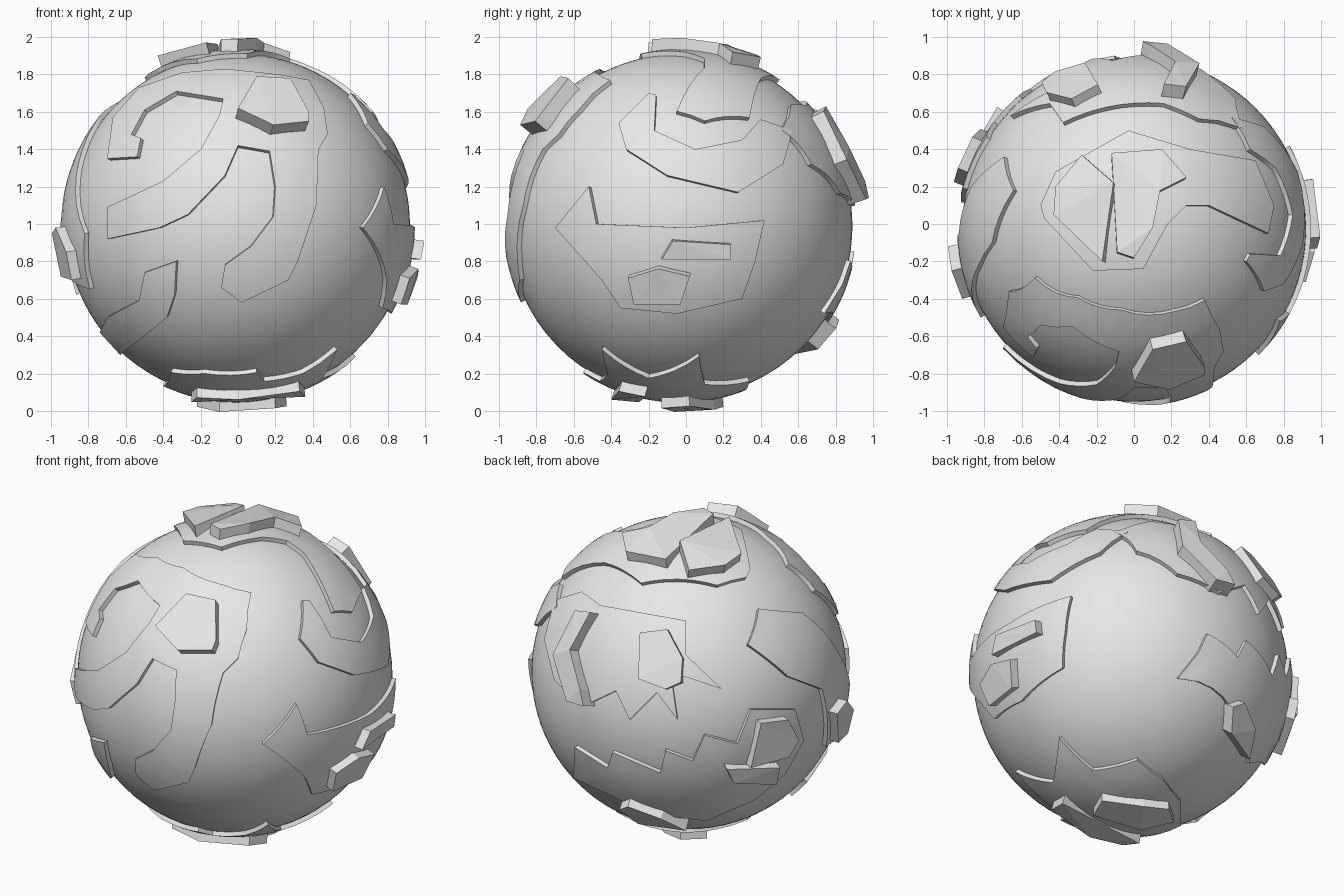
import bpy
import bmesh
import math
from mathutils import Vector

if "Cube" in bpy.data.objects:
    bpy.data.objects.remove(bpy.data.objects["Cube"], do_unlink=True)

RADIUS = .92
GLOBE_CENTRE = Vector((0, -.03, -.01))   # relative to the model's middle
MIDDLE = Vector((0, 0, 1))

# One plain grey for everything
grey = bpy.data.materials.new("plain_grey")
grey.use_nodes = True
grey.diffuse_color = (.8, .8, .8, 1)
grey.node_tree.nodes["Principled BSDF"].inputs["Base Color"].default_value = grey.diffuse_color


def finish(name, bm, smooth=True):
    """Turn a bmesh into a named, shaded object."""
    mesh = bpy.data.meshes.new(name)
    bm.to_mesh(mesh)
    bm.free()
    mesh.materials.append(grey)
    for polygon in mesh.polygons:
        polygon.use_smooth = smooth
    if smooth:
        mesh.set_sharp_from_angle(angle=math.radians(35))
    ob = bpy.data.objects.new(name, mesh)
    ob.location = MIDDLE
    bpy.context.scene.collection.objects.link(ob)


def frame(azimuth, elevation):
    """Right, up and outward axes of a drawing plane around the globe."""
    a, e = math.radians(azimuth), math.radians(elevation)
    right = Vector((math.cos(a), math.sin(a), 0))
    up = Vector((-math.sin(e) * math.sin(a), math.sin(e) * math.cos(a), math.cos(e)))
    return right, up, right.cross(up)


FRONT, RIGHT, LEFT = frame(0, 0), frame(90, 0), frame(270, 0)
TOP, BOTTOM = frame(0, 90), frame(0, -90)
BACK_HIGH, BACK_LOW = frame(215, 25), frame(145, -25)


def onto_globe(point, axes, radius):
    """Drop a flat outline point straight onto a sphere of the given radius."""
    right, up, out = axes
    flat = Vector((point.x - GLOBE_CENTRE.dot(right), point.y - GLOBE_CENTRE.dot(up)))
    limit = radius * .99
    if flat.length > limit:
        flat *= limit / flat.length
    depth = math.sqrt(radius ** 2 - flat.length_squared)
    return GLOBE_CENTRE + right * flat.x + up * flat.y + out * depth


def raised_patch(name, axes, outline, height, curved, flare):
    """Outline projected on the globe, with walls running down into it."""
    bm = bmesh.new()
    face = bm.faces.new([bm.verts.new((u, v, 0)) for u, v in outline])
    face.normal_update()
    if face.normal.z < 0:
        face.normal_flip()
    bmesh.ops.triangulate(bm, faces=bm.faces[:])
    if curved:
        for _ in range(4):
            long_edges = [e for e in bm.edges if e.calc_length() > .1]
            bmesh.ops.subdivide_edges(bm, edges=long_edges, cuts=1)
            bmesh.ops.triangulate(bm, faces=bm.faces[:])
    for vert in bm.verts:
        vert.co = onto_globe(vert.co, axes, RADIUS + height)
    rim = [e for e in bm.edges if e.is_boundary]
    mean = sum((v.co for v in bm.verts), Vector()) / len(bm.verts)
    walls = bmesh.ops.extrude_edge_only(bm, edges=rim)["geom"]
    for vert in [g for g in walls if isinstance(g, bmesh.types.BMVert)]:
        spread = vert.co + (vert.co - mean) * flare
        vert.co = GLOBE_CENTRE + (spread - GLOBE_CENTRE).normalized() * (RADIUS - .04)
    # Make the shell face outwards, judged by its highest face
    bmesh.ops.recalc_face_normals(bm, faces=bm.faces[:])
    top = max(bm.faces, key=lambda f: (f.calc_center_median() - GLOBE_CENTRE).length)
    top.normal_update()
    if top.normal.dot(top.calc_center_median() - GLOBE_CENTRE) < 0:
        bmesh.ops.reverse_faces(bm, faces=bm.faces[:])
    finish(name, bm, smooth=curved)


def continent(name, axes, outline):
    raised_patch(name + "_continent", axes, outline, .026, True, 0)


def mountain(name, axes, outline, height=.08):
    raised_patch(name + "_mountain", axes, outline, height, False, .12)


# Globe
globe = bmesh.new()
bmesh.ops.create_icosphere(globe, subdivisions=5, radius=RADIUS)
bmesh.ops.translate(globe, verts=globe.verts[:], vec=GLOBE_CENTRE)
finish("globe", globe)

# Continents on the front
continent("front", FRONT, [
    (-.7, .09), (-.7, -.08), (-.42, -.02), (-.27, .05), (-.07, .26), (0, .42),
    (.17, .39), (.2, .2), (.19, .04), (.07, -.12), (-.07, -.22), (-.09, -.34),
    (.02, -.42), (.27, -.3), (.32, -.2), (.42, .1), (.43, .4), (.48, .48),
    (.46, .62), (.38, .77), (.22, .8), (-.07, .83), (-.3, .81), (-.53, .73),
    (-.67, .57), (-.7, .35), (-.54, .36), (-.52, .46), (-.57, .48), (-.5, .61),
    (-.33, .71), (-.08, .67), (-.1, .58), (-.2, .4), (-.4, .23)])
continent("front_low", FRONT, [
    (-.33, -.2), (-.5, -.26), (-.53, -.41), (-.7, -.5), (-.74, -.58),
    (-.63, -.7), (-.38, -.5), (-.34, -.38)])

# Continents on the two sides
continent("left_low", RIGHT, [
    (-.7, -.02), (-.52, .2), (-.48, 0), (0, -.02), (.42, .02), (.37, -.2),
    (.3, -.4), (-.05, -.48), (-.35, -.45), (-.45, -.3)])
continent("left_high", RIGHT, [
    (-.36, .54), (-.2, .7), (-.16, .69), (-.17, .5), (.05, .4), (.3, .45),
    (.4, .56), (.57, .5), (.52, .32), (.28, .17), (-.1, .26), (-.32, .4)])
continent("right", LEFT, [
    (-.36, .5), (-.2, .28), (.05, .12), (.1, -.1), (.15, -.3), (.42, -.35),
    (.5, -.05), (.4, .1), (.22, .4), (.1, .55), (-.18, .65)])

# Continents at the poles
continent("top", TOP, [
    (-.5, .1), (-.42, .28), (-.03, .5), (.3, .4), (.65, .34), (.75, .1),
    (.72, -.05), (.4, .1), (.28, .1), (.18, 0), (.05, -.24), (-.22, -.25),
    (-.48, .03)])
continent("bottom", BOTTOM, [
    (-.36, .42), (-.18, .52), (.1, .55), (.14, .46), (.35, .42), (.53, .45),
    (.45, .2), (.63, -.07), (.4, -.1), (.26, -.34), (.04, -.32), (-.17, -.22),
    (-.4, .05)])

# Jagged continents on the back
continent("back_high", BACK_HIGH, [
    (-.61, .47), (-.5, .39), (0, .3), (0, .1), (.21, -.1), (-.09, 0),
    (-.05, -.28), (-.17, -.12), (-.33, -.28), (-.41, -.11), (-.6, -.2),
    (-.77, -.05), (-.83, .19), (-.77, .42)])
continent("back_low", BACK_HIGH, [
    (-.65, -.44), (-.46, -.56), (-.43, -.47), (-.15, -.59), (-.12, -.46),
    (.04, -.52), (.11, -.37), (.3, -.42), (.38, -.22), (.64, -.22), (.69, -.4),
    (.58, -.6), (.4, -.75), (.12, -.87), (-.15, -.84), (-.34, -.77), (-.66, -.62)])

# Mountains
mountain("front", FRONT, [
    (0, .62), (.1, .79), (.28, .78), (.38, .6), (.38, .55), (.19, .53)], .11)
mountain("left_ridge", RIGHT, [
    (-.13, -.19), (-.07, -.09), (.24, -.11), (.24, -.19)])
mountain("left_block", RIGHT, [
    (-.31, -.29), (-.15, -.24), (.02, -.28), (-.03, -.43), (-.28, -.43)])
mountain("right", LEFT, [
    (.12, -.05), (.25, -.02), (.4, -.15), (.38, -.3), (.2, -.28)])
mountain("top_right", TOP, [
    (-.43, .05), (-.42, .2), (-.28, .37), (-.11, .22), (-.17, -.2)], .09)
mountain("top_left", TOP, [
    (-.12, .38), (.15, .4), (.28, .25), (.14, .18), (.1, -.02), (0, -.18),
    (-.09, -.15)], .09)
mountain("bottom_back", BOTTOM, [
    (.26, -.02), (.2, .13), (-.1, .06), (-.22, -.1), (-.1, -.2), (.05, -.15)])
mountain("bottom_front", BOTTOM, [
    (-.25, .25), (.36, .22), (.33, .36), (0, .4), (-.22, .36)])
mountain("back_peak", BACK_HIGH, [
    (-.27, .23), (-.11, .25), (-.02, .08), (-.03, -.06), (-.12, -.1), (-.28, -.04)])
mountain("back_crescent", BACK_HIGH, [
    (-.65, .36), (-.56, .35), (-.68, .13), (-.62, -.1), (-.6, -.2), (-.7, -.17),
    (-.78, .1)], .1)
mountain("back_right_block", BACK_HIGH, [
    (.44, -.3), (.6, -.28), (.66, -.4), (.6, -.5), (.38, -.56)])
mountain("back_right_ridge", BACK_HIGH, [
    (.24, -.57), (.55, -.56), (.53, -.66), (.28, -.65)])
mountain("back_low", BACK_LOW, [
    (.53, -.25), (.6, -.22), (.68, -.36), (.66, -.53), (.53, -.4)])
